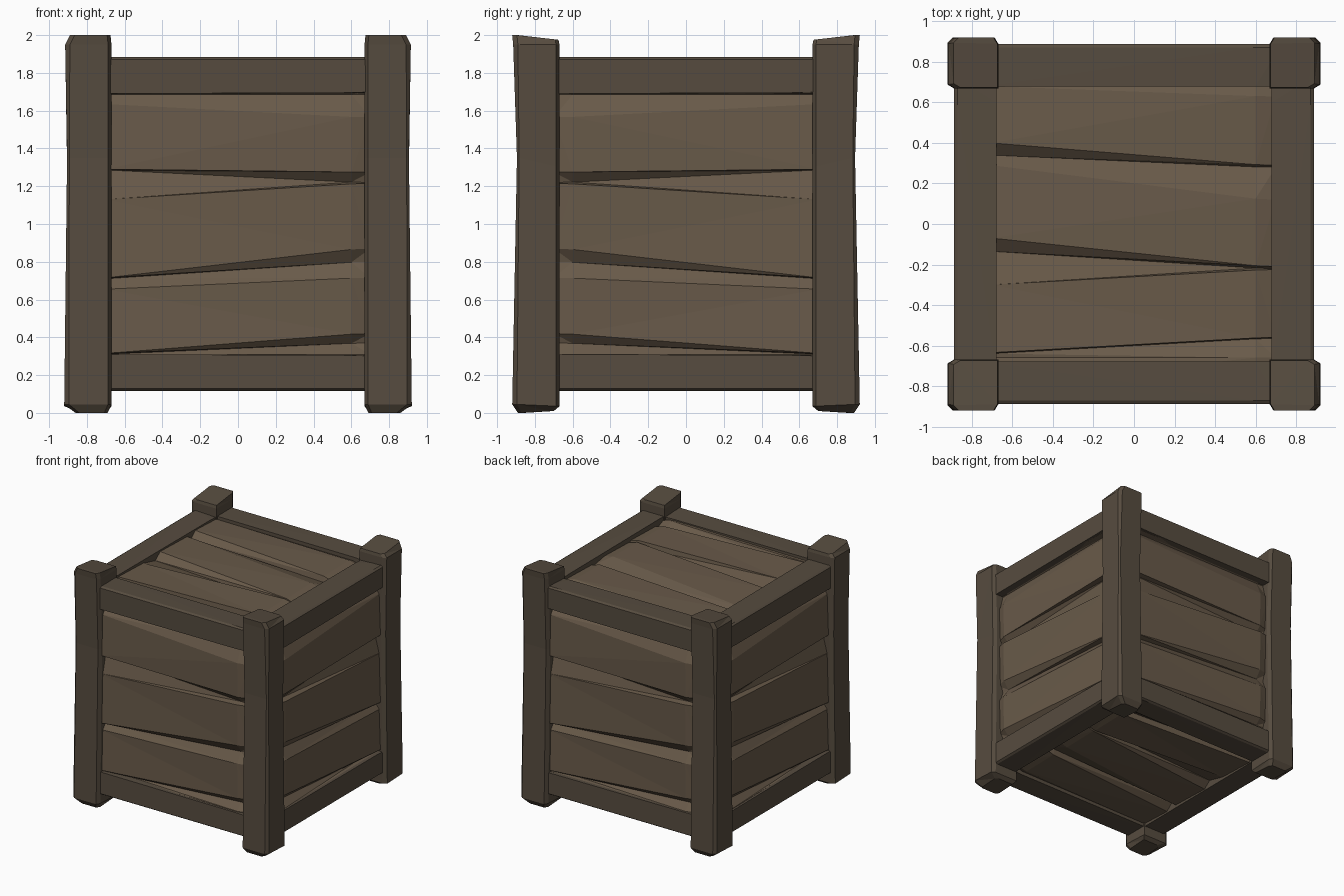
import bpy, bmesh
from mathutils import Vector

if "Cube" in bpy.data.objects:
    bpy.data.objects.remove(bpy.data.objects["Cube"])


def material(name, rgb):
    m = bpy.data.materials.new(name)
    m.diffuse_color = (*rgb, 1)
    m.use_nodes = True
    m.node_tree.nodes["Principled BSDF"].inputs["Base Color"].default_value = m.diffuse_color
    return m


PLANK = material("plank_wood", (0.140, 0.102, 0.067))
FRAME = material("frame_wood", (0.094, 0.072, 0.050))


def loft(name, rings, place, mat):
    """Skin matching rings of points, cap both ends, map through place()."""
    bm = bmesh.new()
    rows = [[bm.verts.new(Vector(place(*p))) for p in r] for r in rings]
    n = len(rows[0])
    for a, b in zip(rows, rows[1:]):
        for i in range(n):
            j = (i + 1) % n
            bm.faces.new((a[i], a[j], b[j], b[i]))
    bm.faces.new(rows[0])
    bm.faces.new(rows[-1])
    bmesh.ops.remove_doubles(bm, verts=bm.verts, dist=0.0005)
    bmesh.ops.triangulate(bm, faces=bm.faces)
    bmesh.ops.recalc_face_normals(bm, faces=bm.faces)
    me = bpy.data.meshes.new(name)
    bm.to_mesh(me)
    bm.free()
    me.materials.append(mat)
    ob = bpy.data.objects.new(name, me)
    bpy.context.collection.objects.link(ob)


# Planks: each end gives upper seam, upper front edge, lower front edge, lower seam
SIDE = [((.80, .80, .69, .685), (.80, .80, .71, .685)),
        ((.69, .635, .29, .285), (.685, .565, .275, .22)),
        ((.29, .13, -.285, -.29), (.22, .215, -.13, -.20)),
        ((-.29, -.345, -.685, -.69), (-.20, -.285, -.58, -.63)),
        ((-.69, -.695, -.80, -.80), (-.63, -.69, -.80, -.80))]
TOP = [((.75, .68, .40, .34), (.75, .63, .29, .28)),
       ((.34, .29, -.07, -.135), (.28, .12, -.21, -.22)),
       ((-.135, -.30, -.635, -.64), (-.22, -.225, -.56, -.565)),
       ((-.64, -.66, -.80, -.80), (-.565, -.66, -.80, -.80))]
SEAM, FACE, BACK = .815, .868, .69


def plank_ring(u, ends, t, top_w, low_w):
    a, b, c, d = (l + (r - l) * t for l, r in zip(*ends))
    return [(u, a, BACK), (u, a, SEAM), (u, b, top_w),
            (u, c, low_w), (u, d, SEAM), (u, d, BACK)]


def panel(name, table, place):
    for i, ends in enumerate(table):
        rings = [plank_ring(-.70, ends, 0, FACE - .012, FACE),
                 plank_ring(.60, ends, .97, FACE, FACE - .006),
                 plank_ring(.70, ends, 1, FACE - .025, FACE - .035)]
        loft(f"{name}_plank_{i + 1}", rings, place, PLANK)


panel("front", SIDE, lambda u, v, w: (u, -w, 1 + v))
panel("back", SIDE, lambda u, v, w: (-u, w, 1 + v))
panel("right", SIDE, lambda u, v, w: (w, -u, 1 + v))
panel("left", SIDE, lambda u, v, w: (-w, u, 1 + v))
panel("top", TOP, lambda u, v, w: (u, v, 1 + w))
panel("bottom", TOP, lambda u, v, w: (u, -v, 1 - w))

# Frame rails: bars along x and y at the top and bottom edges
for level, sz in (("top", 1), ("bottom", -1)):
    for s in (-1, 1):
        rings = [[(u, p, q) for p, q in
                  ((.68, .69), (.885, .69 + d), (.888, .872), (.872, .883), (.68, .883 - d))]
                 for u, d in ((-.72, 0), (.60, .005), (.72, .01))]
        side = "back" if s > 0 else "front"
        loft(f"{level}_{side}_rail", rings,
             lambda u, p, q: (u, s * p, 1 + sz * q), FRAME)
        side = "right" if s > 0 else "left"
        loft(f"{level}_{side}_rail", rings,
             lambda u, p, q: (s * p, u, 1 + sz * q), FRAME)


# Corner posts: waisted square timbers with eased long edges and worn ends
def post_ring(x0, x1, y0, y1, z_in, z_out, c):
    z_mid = z_in + (z_out - z_in) * .1
    return [(x0, y0, z_in), (x1 - .03, y0, z_in), (x1, y0 + .018, z_mid),
            (x1, y1 - c, z_out), (x1 - c, y1, z_out),
            (x0 + .018, y1, z_out), (x0, y1 - .03, z_out)]


POST = [post_ring(.69, .86, .70, .89, .01, .0, .02),
        post_ring(.67, .92, .67, .92, .035, .045, .025),
        post_ring(.67, .905, .67, .895, 1.30, 1.35, .012),
        post_ring(.67, .915, .67, .915, 1.95, 1.95, .025),
        post_ring(.675, .89, .675, .92, 1.975, 2.0, .025)]
for sx, nx in ((-1, "left"), (1, "right")):
    for sy, ny in ((-1, "front"), (1, "back")):
        loft(f"{ny}_{nx}_post", POST,
             lambda x, y, z: (sx * x, sy * y, z), FRAME)
